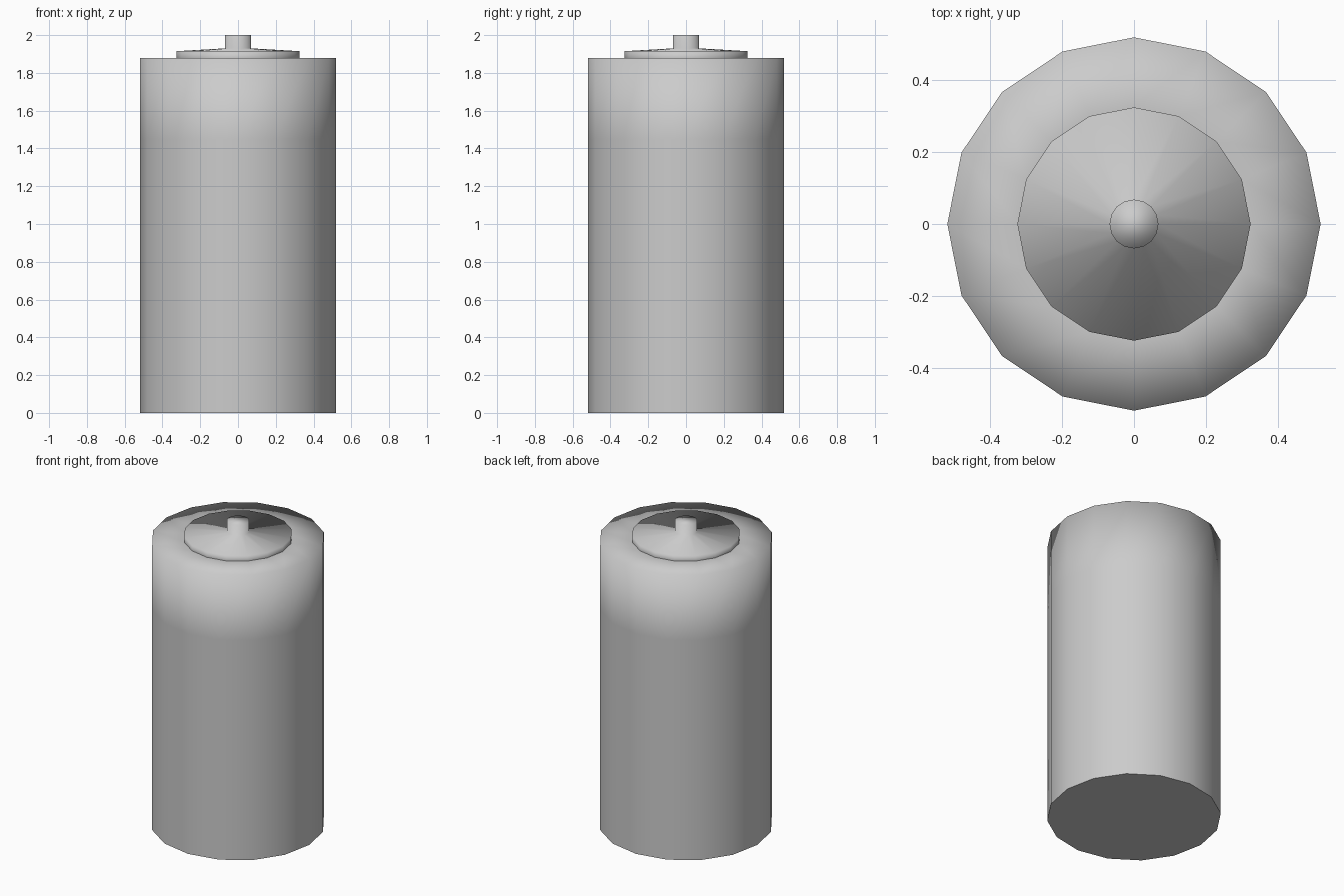
import bpy, bmesh
from math import cos, sin, pi

if "Cube" in bpy.data.objects:
    bpy.data.objects.remove(bpy.data.objects["Cube"])

SIDES = 16


def lathe(name, profile, cap_bottom=False, cap_top=False):
    """Spin (radius, height) points around z, smooth except for a flat base."""
    bm = bmesh.new()
    rings = []
    for r, z in profile:
        rings.append([bm.verts.new((r * cos(2 * pi * i / SIDES),
                                    r * sin(2 * pi * i / SIDES), z))
                      for i in range(SIDES)])
    for low, high in zip(rings, rings[1:]):
        for i in range(SIDES):
            j = (i + 1) % SIDES
            bm.faces.new((low[i], low[j], high[j], high[i])).smooth = True
    if cap_top:
        bm.faces.new(rings[-1]).smooth = True
    if cap_bottom:
        base = bm.faces.new(rings[0][::-1])
        for e in base.edges:
            e.smooth = False
    mesh = bpy.data.meshes.new(name)
    bm.to_mesh(mesh)
    bm.free()
    obj = bpy.data.objects.new(name, mesh)
    bpy.context.collection.objects.link(obj)
    return obj


# Cylindrical can with a softly shaded shoulder and flat top ring
lathe("can_body", [(0.52, 0), (0.52, 1.45), (0.52, 1.88), (0.325, 1.88)],
      cap_bottom=True)

# Shallow cone lid with the small terminal on top
lathe("lid_and_terminal", [(0.325, 1.88), (0.325, 1.915), (0.068, 1.93), (0.068, 2.0)],
      cap_top=True)
